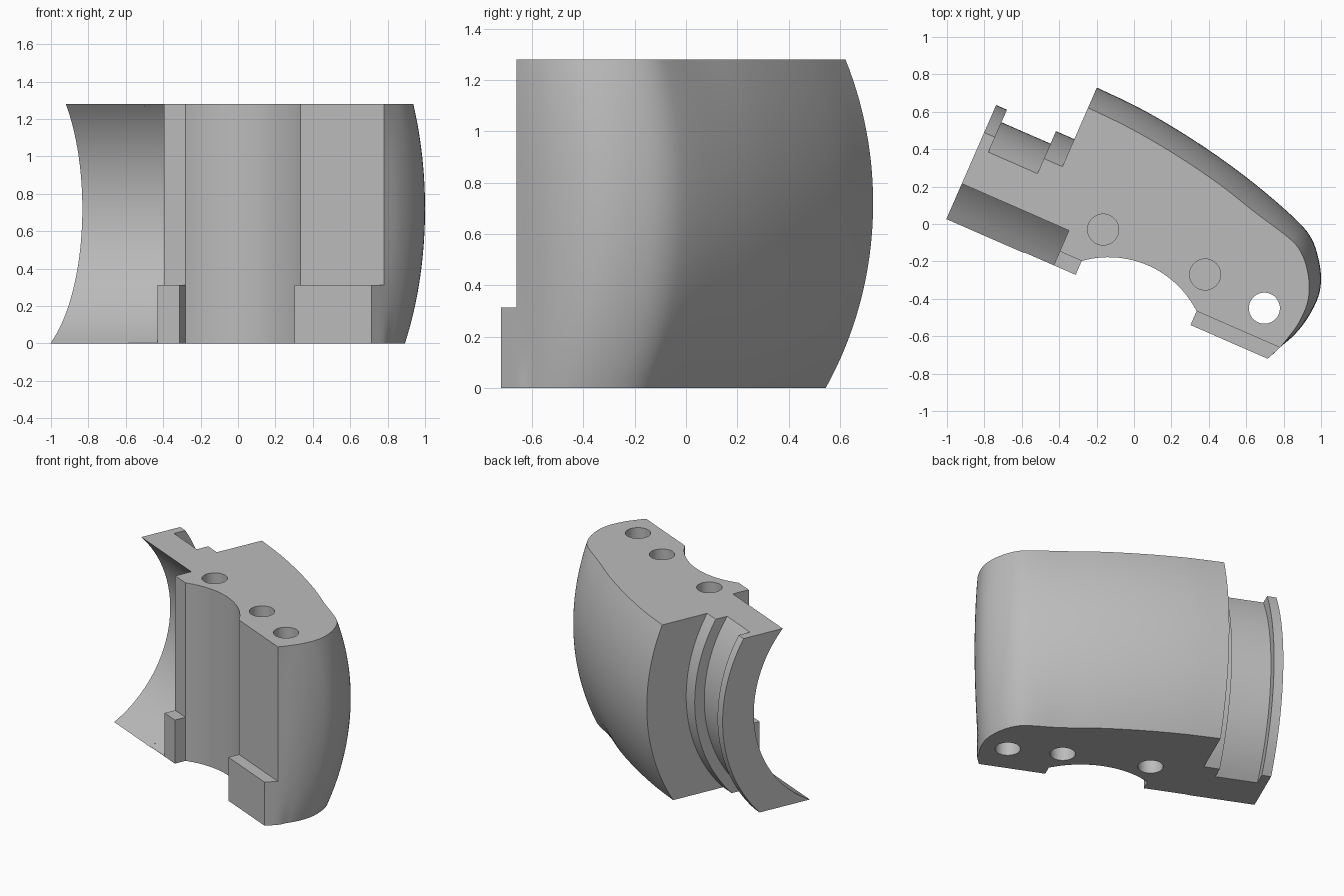
import bpy, bmesh, math
from mathutils import Matrix, Vector

cube = bpy.data.objects.get("Cube")
if cube:
    bpy.data.objects.remove(cube)

TURN = math.radians(-23.6)      # the whole part is skewed in plan
HEIGHT, TAB = 1.28, 0.313
AXIS_V, AXIS_Z = -0.77, 0.72    # axis of the bore, running along u
BORE, GROOVE, RIM, SHELL = 0.82, 0.985, 1.058, 1.36
ARM_END, GROOVE_A, GROOVE_B, BODY_END, BORE_END = -0.93, -0.867, -0.581, -0.474, -0.305
FACE, TAB_FACE = -0.293, -0.374

grey = bpy.data.materials.new("light grey")
grey.use_nodes = True
grey.diffuse_color = (0.5, 0.5, 0.5, 1)
grey.node_tree.nodes["Principled BSDF"].inputs["Base Color"].default_value = (0.5, 0.5, 0.5, 1)


def loft(name, rings):
    """Closed solid through a list of equal-length rings."""
    bm = bmesh.new()
    rows = [[bm.verts.new(p) for p in ring] for ring in rings]
    n = len(rows[0])
    for a, b in zip(rows, rows[1:]):
        for i in range(n):
            j = (i + 1) % n
            bm.faces.new((a[i], a[j], b[j], b[i]))
    bm.faces.new(rows[0][::-1])
    bm.faces.new(rows[-1])
    bmesh.ops.recalc_face_normals(bm, faces=bm.faces)
    mesh = bpy.data.meshes.new(name)
    bm.to_mesh(mesh)
    bm.free()
    mesh.materials.append(grey)
    ob = bpy.data.objects.new(name, mesh)
    ob.rotation_euler.z = TURN
    bpy.context.collection.objects.link(ob)
    return ob


def prism(name, outline, z0, z1):
    return loft(name, [[(u, v, z) for u, v in outline] for z in (z0, z1)])


def circle(u, v, r, n=48):
    return [(u + r * math.cos(math.tau * i / n), v + r * math.sin(math.tau * i / n))
            for i in range(n)]


def cut(target, cutter):
    cutter.hide_render = True
    mod = target.modifiers.new("cut", 'BOOLEAN')
    mod.operation, mod.solver, mod.object = 'DIFFERENCE', 'EXACT', cutter
    bpy.context.view_layer.objects.active = target
    bpy.ops.object.modifier_apply(modifier=mod.name)
    bpy.data.objects.remove(cutter)


def smooth(ob):
    bpy.ops.object.select_all(action='DESELECT')
    ob.select_set(True)
    bpy.context.view_layer.objects.active = ob
    bpy.ops.object.shade_smooth_by_angle(angle=math.radians(30))


# Outer shell: plan outline at its widest level, paired with the top edge
outline = [
    (-0.20, 0.73, -0.247, 0.622), (0.03, 0.62, -0.017, 0.51),
    (0.27, 0.48, 0.223, 0.37), (0.50, 0.325, 0.453, 0.215),
    (0.70, 0.17, 0.65, 0.06), (0.88, 0.01, 0.81, -0.06),
    (0.95, -0.08, 0.88, -0.13), (0.985, -0.18, 0.92, -0.22),
    (1.0, -0.29, 0.937, -0.33), (0.985, -0.39, 0.925, -0.43),
    (0.93, -0.50, 0.88, -0.53), (0.86, -0.59, 0.83, -0.60),
    (0.78, -0.66, 0.78, -0.66), (0.715, -0.72, 0.715, -0.72)]
pts = [Vector(p) for p in outline]
ends = [pts[0] * 2 - pts[1]] + pts + [pts[-1] * 2 - pts[-2]]
curve = []
for a, b, c, d in zip(ends, ends[1:], ends[2:], ends[3:]):
    for k in range(4):
        t = k / 4
        curve.append((b * 2 + (c - a) * t + (a * 2 - b * 5 + c * 4 - d) * t ** 2
                      + (b * 3 - a - c * 3 + d) * t ** 3) / 2)
curve.append(pts[-1])


def sag(z):
    return SHELL - math.sqrt(SHELL ** 2 - (z - AXIS_Z) ** 2)


to_local = Matrix.Rotation(-TURN, 2)
rings = []
LEVELS = 32
for i in range(LEVELS + 1):
    z = HEIGHT * i / LEVELS
    t = sag(z) / sag(HEIGHT)
    ring = []
    for p in curve:
        wide, top = Vector(p[:2]), Vector(p[2:])
        q = to_local @ wide.lerp(top, t)
        ring.append((q.x, q.y, z))
    ring[0] = (BODY_END, ring[0][1], z)
    ring[-1] = (ring[-1][0], TAB_FACE, z)
    ring.append((BODY_END, TAB_FACE, z))
    rings.append(ring)
body = loft("body", rings)

# Front recess that leaves the two low tabs
cut(body, prism("recess_cutter",
                [(-1, -1), (2, -1), (2, FACE), (-1, FACE)], TAB, 2))

# Shallow vertical hollow between the tabs
mid, half, depth = 0.158, 0.335, 0.12
rad = (half ** 2 + depth ** 2) / (2 * depth)
span = math.asin(half / rad)
arc = []
for i in range(33):
    a = span * (2 * i / 32 - 1)
    arc.append((mid + rad * math.sin(a), FACE + depth - rad * (1 - math.cos(a))))
cut(body, prism("hollow_cutter", [(mid - half, -1)] + arc + [(mid + half, -1)], -1, 2))

# Bore through the arm side of the body
cut(body, loft("bore_cutter", [[(u, v, z) for v, z in circle(AXIS_V, AXIS_Z, BORE, 128)]
                               for u in (-1, BORE_END)]))

# Holes: one right through, two blind from both ends
for x, y, through in ((-0.165, -0.03, False), (0.38, -0.27, False), (0.697, -0.45, True)):
    c = to_local @ Vector((x, y))
    for z0, z1 in ([(-1, 2)] if through else [(-1, 0.35), (HEIGHT - 0.35, 2)]):
        cut(body, prism("hole_cutter", circle(c.x, c.y, 0.083), z0, z1))
smooth(body)


# Grooved arm: arched section stepped along u
def arch(u, r_out, n=40):
    def side(r):
        return [(u, AXIS_V + math.sqrt(r * r - (HEIGHT * i / n - AXIS_Z) ** 2), HEIGHT * i / n)
                for i in range(n + 1)]
    return side(BORE) + side(r_out)[::-1]


arm = loft("grooved_arm", [arch(u, r) for u, r in (
    (ARM_END, RIM), (GROOVE_A, RIM), (GROOVE_A, GROOVE),
    (GROOVE_B, GROOVE), (GROOVE_B, RIM), (BODY_END, RIM))])
smooth(arm)
